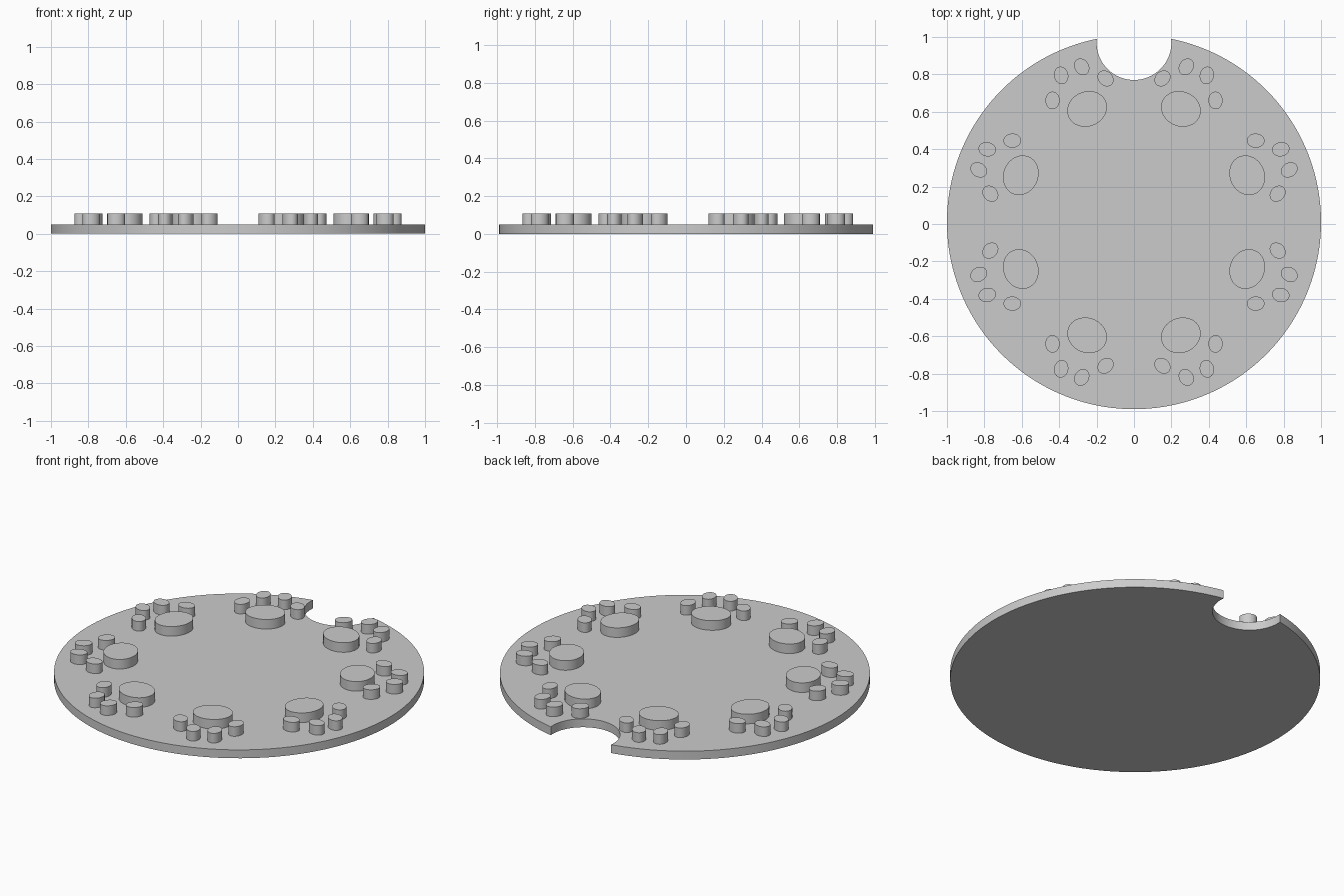
import bpy, bmesh
from math import sin, cos, radians, atan2, sqrt, pi
from mathutils import Matrix

if "Cube" in bpy.data.objects:
    bpy.data.objects.remove(bpy.data.objects["Cube"], do_unlink=True)

grey = bpy.data.materials.new("plain_grey")
grey.use_nodes = True
GREY = (0.6, 0.6, 0.6, 1)
grey.diffuse_color = GREY
grey.node_tree.nodes["Principled BSDF"].inputs["Base Color"].default_value = GREY

CENTRE_Y = 0.01
PLATE_TOP = 0.05
PAD_TOP = 0.107
NOTCH_Y, NOTCH_R = 0.96, 0.2


def prism(name, outline, z0, z1, matrix=Matrix()):
    """Extrude a closed counter-clockwise outline from z0 to z1."""
    bm = bmesh.new()
    base = bm.faces.new([bm.verts.new((x, y, z0)) for x, y in outline])
    bottom = bmesh.ops.extrude_face_region(bm, geom=[base], use_keep_orig=True)
    top = [v for v in bottom["geom"] if isinstance(v, bmesh.types.BMVert)]
    bmesh.ops.translate(bm, verts=top, vec=(0, 0, z1 - z0))
    bmesh.ops.recalc_face_normals(bm, faces=bm.faces)
    mesh = bpy.data.meshes.new(name)
    bm.to_mesh(mesh)
    bm.free()
    mesh.materials.append(grey)
    obj = bpy.data.objects.new(name, mesh)
    obj.matrix_world = matrix
    bpy.context.collection.objects.link(obj)
    bpy.ops.object.select_all(action='DESELECT')
    obj.select_set(True)
    bpy.context.view_layer.objects.active = obj
    bpy.ops.object.shade_smooth_by_angle(angle=radians(30))
    return obj


def arc(cy, r, start, end, steps):
    angles = [start + (end - start) * i / steps for i in range(steps + 1)]
    return [(r * cos(a), cy + r * sin(a)) for a in angles]


def ellipse(a, b, steps):
    return [(a * cos(2 * pi * i / steps), b * sin(2 * pi * i / steps)) for i in range(steps)]


# Round plate with a circular bite at the back
cross_y = (1 + NOTCH_Y ** 2 - NOTCH_R ** 2) / (2 * NOTCH_Y)
cross_x = sqrt(1 - cross_y ** 2)
rim_end = atan2(cross_y, cross_x)
bite_end = atan2(cross_y - NOTCH_Y, cross_x)
rim = arc(0, 1, pi - rim_end, 2 * pi + rim_end, 160)
bite = arc(NOTCH_Y, NOTCH_R, bite_end, -pi - bite_end, 48)
prism("plate", rim + bite[1:-1], 0, PLATE_TOP, Matrix.Translation((0, CENTRE_Y, 0)))

# Toes of one paw: radius, angle off the paw axis, lean
TOES = [(0.783, 11.3, -24), (0.876, 3.9, -10), (0.876, -3.9, 10), (0.783, -11.3, 24)]


def place(radius, angle, turn):
    a = radians(angle)
    return (Matrix.Translation((radius * cos(a), CENTRE_Y + radius * sin(a), 0))
            @ Matrix.Rotation(radians(turn), 4, 'Z'))


# Eight paws evenly spaced around the plate
for k in range(8):
    axis = 22.5 + 45 * k
    prism(f"paw_{k + 1}_pad", ellipse(0.093, 0.108, 64), PLATE_TOP, PAD_TOP,
          place(0.655, axis, axis))
    for n, (radius, offset, lean) in enumerate(TOES):
        prism(f"paw_{k + 1}_toe_{n + 1}", ellipse(0.047, 0.038, 40), PLATE_TOP, PAD_TOP,
              place(radius, axis + offset, axis + lean))
